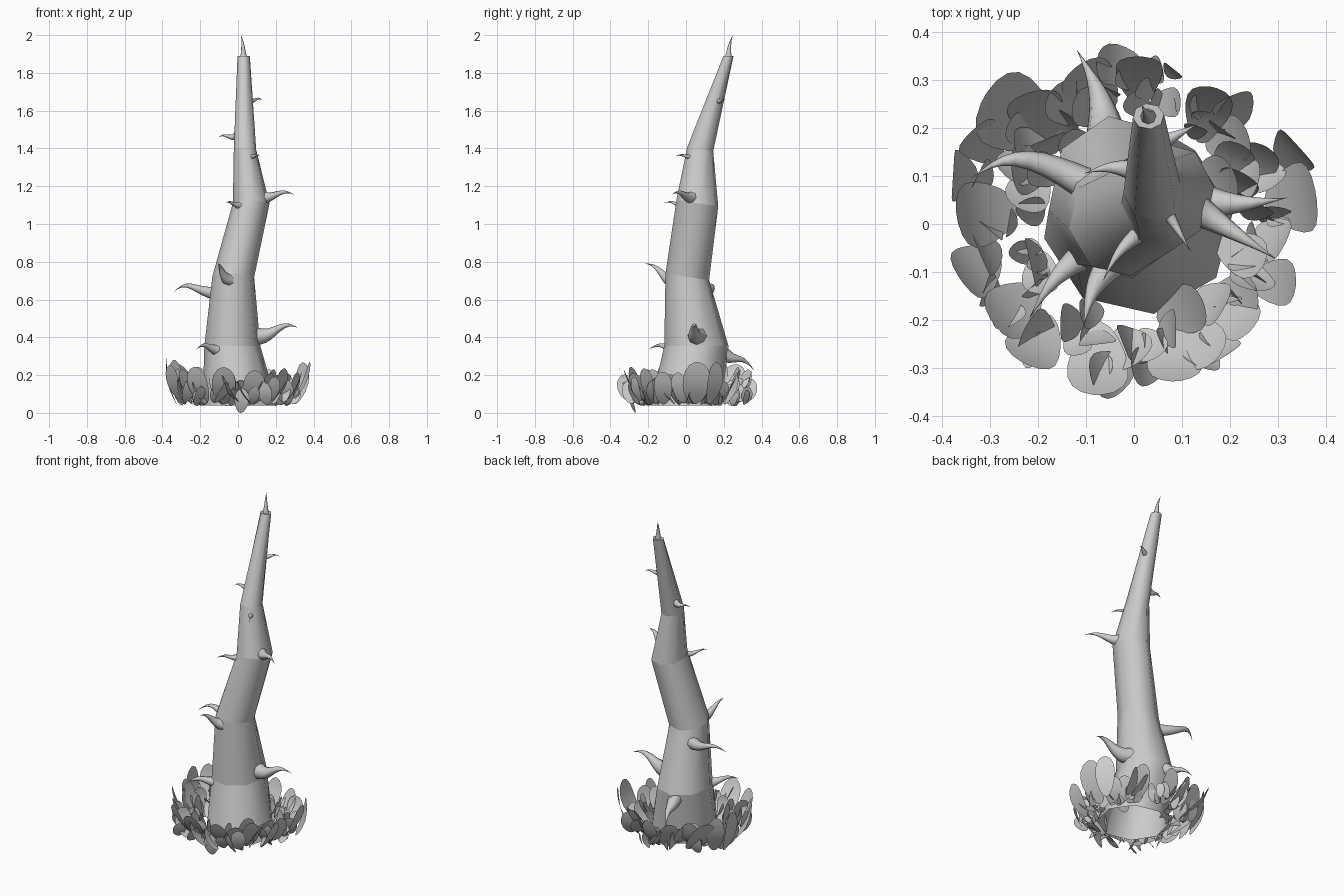
import bpy, math, random
from mathutils import Vector

if "Cube" in bpy.data.objects:
    bpy.data.objects.remove(bpy.data.objects["Cube"])

random.seed(7)


def make(name, verts, faces, angle=35):
    me = bpy.data.meshes.new(name)
    me.from_pydata([tuple(v) for v in verts], [], faces)
    me.update()
    ob = bpy.data.objects.new(name, me)
    bpy.context.collection.objects.link(ob)
    bpy.ops.object.select_all(action='DESELECT')
    ob.select_set(True)
    bpy.context.view_layer.objects.active = ob
    bpy.ops.object.shade_smooth_by_angle(angle=math.radians(angle))
    return ob


def bridge(rings, n):
    return [(r * n + i, r * n + (i + 1) % n, (r + 1) * n + (i + 1) % n, (r + 1) * n + i)
            for r in range(rings - 1) for i in range(n)]


# Trunk: bent stack of eight-sided rings (x, y, z, radius x, radius y), open below
SIDES = 8
rings = [(0.01, 0.0, 0.04, 0.20, 0.19), (-0.03, 0.055, 0.355, 0.15, 0.172),
         (-0.025, 0.007, 0.72, 0.112, 0.117), (0.07, 0.06, 1.11, 0.098, 0.112),
         (0.037, 0.075, 1.395, 0.06, 0.07), (0.03, 0.225, 1.89, 0.033, 0.027)]
verts = []
for x, y, z, rx, ry in rings:
    for i in range(SIDES):
        a = 2 * math.pi * (i + 0.2) / SIDES
        c, s = math.cos(a), math.sin(a)
        dz = 0.15 * ry * s if 0.5 < z < 1.5 else 0
        verts.append((x + rx * c, y + ry * s, z - dz))
faces = bridge(len(rings), SIDES)
faces.append(tuple(range((len(rings) - 1) * SIDES, len(rings) * SIDES)))
trunk = make("trunk", verts, faces, 60)
# smooth around the trunk, creased where it bends
for e in trunk.data.edges:
    a, b = e.vertices
    e.use_edge_sharp = a // SIDES == b // SIDES


# Thorns: tapered tubes, thick at the root, that hook along their length
def thorn(name, base, tip, r, bend, n=8, steps=9):
    base, tip, bend = Vector(base), Vector(tip), Vector(bend)
    axis = (tip - base).normalized()
    u = axis.orthogonal().normalized()
    w = axis.cross(u)
    verts = []
    for k in range(steps):
        t = k / steps
        hook = 0.012 * r / 0.036 * math.sin(2 * math.pi * t)
        c = base.lerp(tip, t) + bend * math.sin(math.pi * t) - Vector((0, 0, hook))
        rad = r * ((1 - t) ** 1.7 + 0.12 * math.sin(math.pi * t))
        for i in range(n):
            a = 2 * math.pi * i / n
            verts.append(c + u * rad * math.cos(a) + w * rad * math.sin(a))
    verts.append(tip)
    last = (steps - 1) * n
    faces = bridge(steps, n)
    faces += [(last + i, last + (i + 1) % n, steps * n) for i in range(n)]
    make(name, verts, faces, 60)


thorns = [
    ((-0.09, 0.075, 0.63), (-0.34, 0.095, 0.64), 0.04, (-0.02, 0.05, 0.03)),
    ((0.09, 0.06, 0.41), (0.32, 0.055, 0.45), 0.052, (0, -0.015, 0.01)),
    ((-0.07, -0.05, 0.34), (-0.22, -0.20, 0.335), 0.042, (-0.01, 0.02, 0.01)),
    ((-0.03, -0.07, 0.71), (-0.105, -0.215, 0.79), 0.042, (-0.015, 0.01, -0.008)),
    ((-0.06, 0.18, 0.33), (-0.12, 0.365, 0.22), 0.046, (0.015, 0.0, 0.01)),
    ((0.03, -0.01, 1.105), (-0.065, -0.12, 1.11), 0.024, (-0.01, 0.01, 0.0)),
    ((0.10, 0.05, 1.15), (0.30, -0.075, 1.155), 0.042, (0.0, 0.0, 0.002)),
    ((0.06, 0.04, 1.36), (0.12, -0.06, 1.355), 0.018, (0, 0, 0.004)),
    ((0.0, 0.11, 1.475), (-0.105, 0.105, 1.46), 0.024, (0, 0.01, -0.004)),
    ((0.05, 0.165, 1.655), (0.135, 0.21, 1.655), 0.02, (0, 0, 0.003)),
    ((0.03, 0.225, 1.87), (0.015, 0.25, 2.0), 0.022, (0.004, -0.008, 0.0)),
]
for k, t in enumerate(thorns):
    thorn("thorn_%d" % (k + 1), *t)


# Leaves: thin oval blades standing around the base, leaning and bowing outwards
lv, lf = [], []
ROWS = 8


def leaf(ang, tip_r, length, width, lean, z0, yaw):
    out = Vector((math.cos(ang), math.sin(ang), 0))
    side = Vector((-out.y, out.x, 0))
    face_out = out * math.cos(yaw) + side * math.sin(yaw)
    across = Vector((-face_out.y, face_out.x, 0))
    up = face_out * math.sin(lean) + Vector((0, 0, math.cos(lean)))
    normal = up.cross(across) * -1
    root = out * tip_r - face_out * length * math.sin(lean)
    root.z = z0
    start = len(lv)
    for i in range(ROWS + 1):
        h = 0.5 - 0.5 * math.cos(math.pi * (0.04 + 0.92 * i / ROWS))
        wd = width * math.sqrt(h * (1 - h)) * (0.8 + 0.35 * h)
        mid = root + up * length * h + normal * length * 0.08 * math.sin(math.pi * h)
        lv.extend((mid - across * wd, mid + across * wd))
    for i in range(ROWS):
        s = start + 2 * i
        lf.append((s, s + 1, s + 3, s + 2))


# large leaves: angle, tip radius, length, width, lean, yaw
big = [(140, .41, .27, .17, 38, .2), (9, .385, .25, .15, 26, 0), (178, .37, .24, .14, 33, .2),
       (258, .365, .25, .13, 38, .2), (150, .39, .25, .10, 20, -.3), (25, .38, .23, .11, 15, .3),
       (110, .35, .22, .12, 33, .3), (88, .35, .21, .10, 28, 0), (198, .38, .23, .12, 25, .3),
       (285, .34, .22, .12, 35, -.2), (60, .33, .22, .10, 33, .3), (318, .33, .22, .10, 30, 0),
       (232, .37, .23, .12, 30, .2), (165, .39, .25, .11, 12, .2), (215, .36, .22, .12, 33, 0),
       (340, .36, .20, .10, 30, .3), (128, .35, .23, .12, 30, -.4), (302, .33, .21, .11, 38, .3)]
for a, tr, le, wd, ln, yw in big:
    leaf(math.radians(a), tr, le, wd, math.radians(ln), 0.045, yw)
leaf(math.radians(274), 0.29, 0.13, 0.08, math.radians(10), 0.0, 0.2)
# smaller filler leaves
for k in range(90):
    a = 2 * math.pi * (k + random.uniform(-.4, .4)) / 90
    le = random.uniform(0.08, 0.19)
    leaf(a, random.uniform(0.22, 0.35), le, le * random.uniform(0.5, 0.65),
         math.radians(random.uniform(10, 42)), random.uniform(0.035, 0.065),
         random.uniform(-1.4, 1.4))
make("base_leaves", lv, lf)
